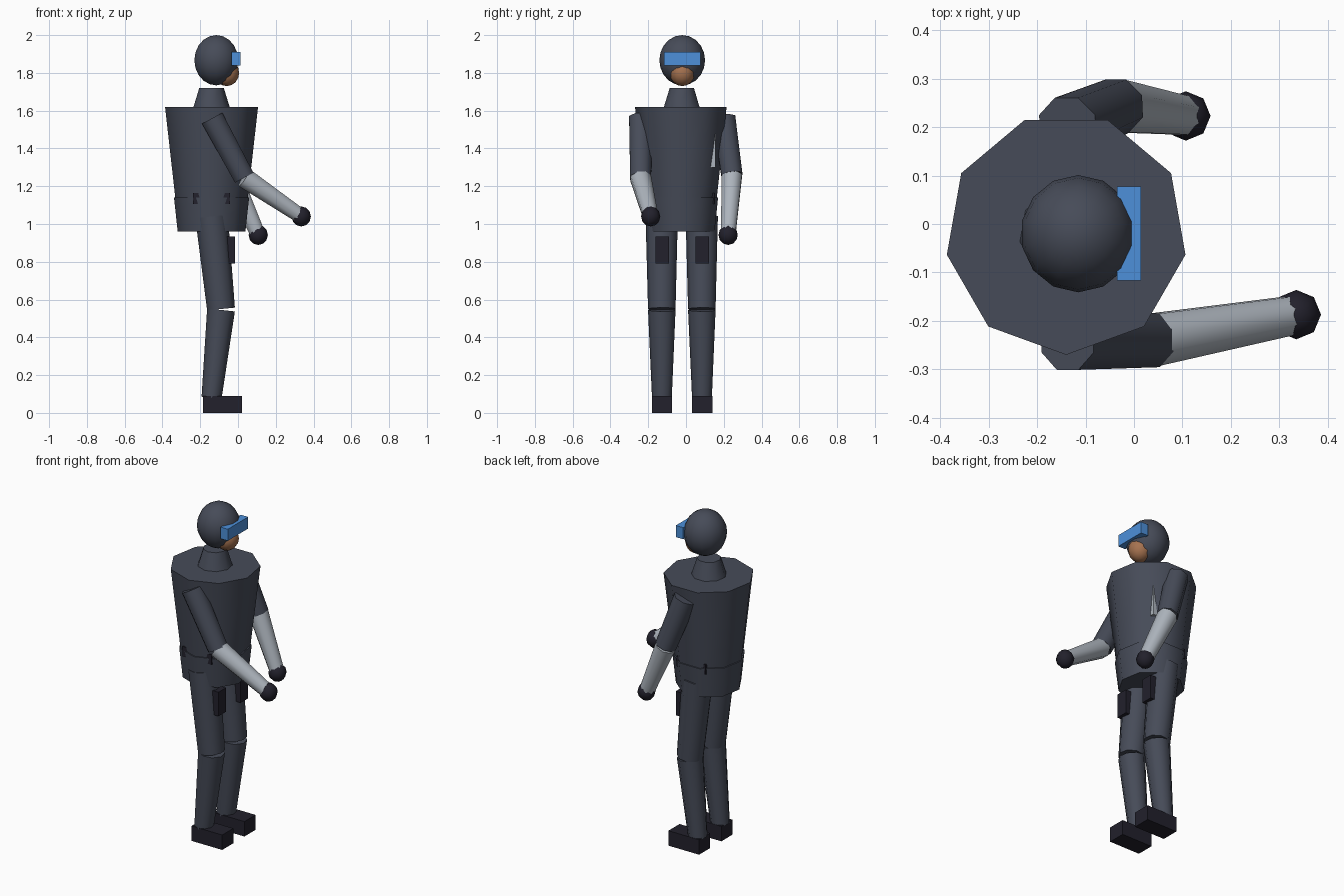
import bpy, bmesh, math
from mathutils import Vector, Matrix

if "Cube" in bpy.data.objects:
    bpy.data.objects.remove(bpy.data.objects["Cube"])

CY = -0.02   # body mid-plane
BX = -0.14   # body axis


def material(name, rgb):
    m = bpy.data.materials.new(name)
    m.diffuse_color = (*rgb, 1)
    m.use_nodes = True
    m.node_tree.nodes["Principled BSDF"].inputs["Base Color"].default_value = m.diffuse_color
    return m


SLATE = material("slate cloth", (0.062, 0.071, 0.098))
DARK = material("near black", (0.016, 0.015, 0.025))
GREY = material("light grey", (0.42, 0.46, 0.51))
BLUE = material("visor blue", (0.075, 0.28, 0.70))
SKIN = material("skin tan", (0.38, 0.17, 0.08))


def finish(name, bm, mat, smooth=True):
    bmesh.ops.recalc_face_normals(bm, faces=bm.faces)
    me = bpy.data.meshes.new(name)
    bm.to_mesh(me)
    bm.free()
    me.materials.append(mat)
    ob = bpy.data.objects.new(name, me)
    bpy.context.collection.objects.link(ob)
    if smooth:
        bpy.ops.object.select_all(action='DESELECT')
        ob.select_set(True)
        bpy.context.view_layer.objects.active = ob
        bpy.ops.object.shade_smooth_by_angle(angle=math.radians(62))
    return ob


def limb(name, a, b, ra, rb, sides, mat, start=-90.0):
    """Capped tapered tube from point a to point b."""
    a, b = Vector(a), Vector(b)
    d = (b - a).normalized()
    # side axes: u runs along body front, v to the body side
    v = Vector((0, 1, 0))
    u = v.cross(d).normalized()
    v = d.cross(u)
    bm = bmesh.new()
    rings = []
    for p, r in ((a, ra), (b, rb)):
        ring = []
        for i in range(sides):
            t = math.radians(start) + math.tau * i / sides
            ring.append(bm.verts.new(p + u * (r * math.cos(t)) + v * (r * math.sin(t))))
        rings.append(ring)
    for i in range(sides):
        j = (i + 1) % sides
        bm.faces.new((rings[0][i], rings[0][j], rings[1][j], rings[1][i]))
    bm.faces.new(rings[0])
    bm.faces.new(rings[1])
    return finish(name, bm, mat)


def box(name, lo, hi, mat):
    lo, hi = Vector(lo), Vector(hi)
    bm = bmesh.new()
    bmesh.ops.create_cube(bm, size=1, matrix=Matrix.Translation((lo + hi) / 2)
                          @ Matrix.Diagonal((*(hi - lo), 1)))
    return finish(name, bm, mat, smooth=False)


def ball(name, c, r, seg, rings, mat):
    bm = bmesh.new()
    bmesh.ops.create_uvsphere(bm, u_segments=seg, v_segments=rings, radius=1,
                              matrix=Matrix.Translation(c) @ Matrix.Diagonal((*r, 1)))
    return finish(name, bm, mat)


# Trunk
limb("pelvis", (BX, CY, 0.96), (BX, CY, 1.14), 0.182, 0.202, 9, SLATE)
limb("torso", (BX, CY, 1.14), (BX, CY, 1.62), 0.195, 0.25, 9, SLATE)
limb("neck", (BX, CY, 1.62), (BX, CY, 1.72), 0.097, 0.066, 9, SLATE)

# Belt and chest plate, mostly sunk in the trunk
box("belt", (BX - 0.097, CY - 0.172, 1.105), (BX + 0.097, CY + 0.172, 1.165), DARK)
box("chest_plate", (-0.05, CY - 0.175, 1.30), (-0.007, CY + 0.176, 1.50), GREY)

# Head
ball("helmet", (-0.115, CY, 1.867), (0.119, 0.121, 0.133), 14, 10, SLATE)
ball("face", (-0.06, CY, 1.80), (0.066, 0.066, 0.07), 12, 8, SKIN)
box("goggles", (-0.035, CY - 0.097, 1.84), (0.014, CY + 0.097, 1.91), BLUE)

# Legs
for side, s in (("right", -1), ("left", 1)):
    y = CY + s * 0.106
    limb(side + "_thigh", (-0.09, y, 0.55), (-0.14, y, 1.04), 0.075, 0.088, 9, SLATE)
    limb(side + "_shin", (-0.14, y, 0.08), (-0.09, y, 0.545), 0.054, 0.075, 9, SLATE)
    box(side + "_boot", (-0.185, y - 0.053, 0), (0.02, y + 0.053, 0.09), DARK)
    box(side + "_thigh_pouch", (-0.062, y - 0.036, 0.79), (-0.017, y + 0.036, 0.935), DARK)

# Arms: shoulder, elbow and hand points
ARMS = {
    "right": ((-0.137, -0.24, 1.56), (0.033, -0.24, 1.245), (0.335, -0.187, 1.04)),
    "left": ((-0.137, 0.20, 1.56), (-0.035, 0.243, 1.26), (0.107, 0.223, 0.942)),
}
for side, (sh, el, hand) in ARMS.items():
    limb(side + "_upper_arm", el, sh, 0.060, 0.066, 8, SLATE, -67.5)
    limb(side + "_forearm", hand, el, 0.042, 0.058, 8, GREY, -67.5)
    ball(side + "_glove", hand, (0.051, 0.051, 0.053), 8, 6, DARK)
